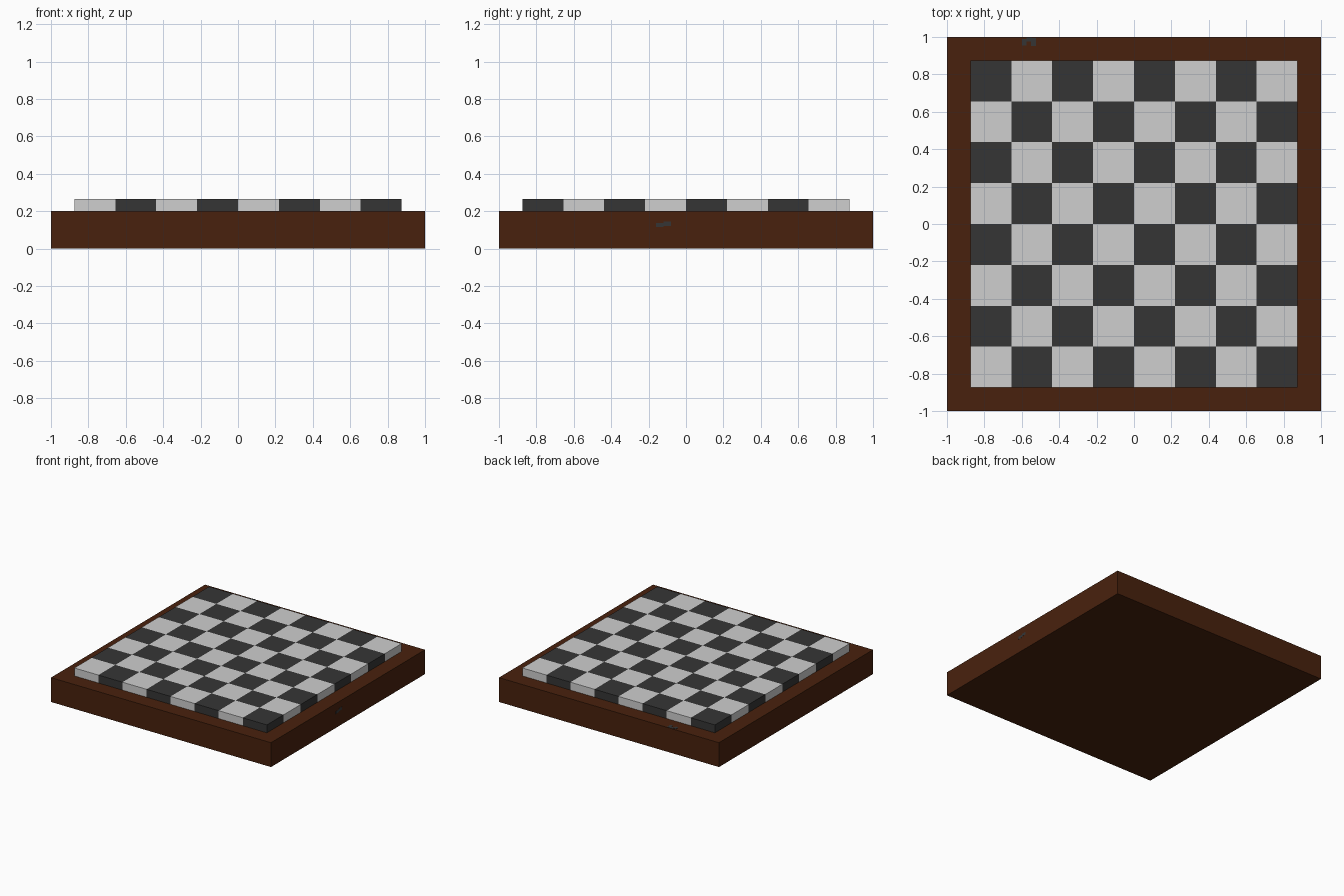
import bpy, bmesh, math
from mathutils import Vector, Matrix

if "Cube" in bpy.data.objects:
    bpy.data.objects.remove(bpy.data.objects["Cube"])


def material(name, rgb):
    m = bpy.data.materials.new(name)
    m.diffuse_color = (*rgb, 1)
    m.use_nodes = True
    m.node_tree.nodes["Principled BSDF"].inputs["Base Color"].default_value = m.diffuse_color
    return m


brown = material("brown_wood", (0.066, 0.0155, 0.004))
light = material("light_squares", (0.62, 0.62, 0.62))
dark = material("dark_squares", (0.036, 0.036, 0.036))


def add_object(name, bm, mats):
    bmesh.ops.recalc_face_normals(bm, faces=bm.faces)
    me = bpy.data.meshes.new(name)
    bm.to_mesh(me)
    bm.free()
    for m in mats:
        me.materials.append(m)
    ob = bpy.data.objects.new(name, me)
    bpy.context.collection.objects.link(ob)
    return ob


def box(name, lo, hi, mat):
    lo, hi = Vector(lo), Vector(hi)
    bm = bmesh.new()
    bmesh.ops.create_cube(bm, size=1, matrix=Matrix.Translation((lo + hi) / 2)
                          @ Matrix.Diagonal((*(hi - lo), 1)))
    return add_object(name, bm, [mat])


# Wooden base
box("board_base", (-1, -1, 0), (1, 1, 0.2), brown)

# Raised playing field: an 8 x 8 grid extruded upwards
HALF, Z0, Z1 = 0.875, 0.2, 0.265
bm = bmesh.new()
bmesh.ops.create_grid(bm, x_segments=8, y_segments=8, size=HALF,
                      matrix=Matrix.Translation((0, 0, Z0)))
top = bmesh.ops.extrude_face_region(bm, geom=bm.faces[:], use_keep_orig=True)
for v in [g for g in top["geom"] if isinstance(g, bmesh.types.BMVert)]:
    v.co.z = Z1
bmesh.ops.recalc_face_normals(bm, faces=bm.faces)
# Alternate colours by the square each face belongs to
step = HALF / 4
for f in bm.faces:
    c = f.calc_center_median() - f.normal * 0.02
    i, j = math.floor((c.x + HALF) / step), math.floor((c.y + HALF) / step)
    f.material_index = (i + j) % 2
add_object("checkered_field", bm, [light, dark])

# Small dark scuff marks on the rim and the right side
box("rim_mark_left", (-0.60, 0.955, 0.199), (-0.575, 0.99, 0.202), dark)
box("rim_mark_middle", (-0.575, 0.975, 0.199), (-0.545, 0.998, 0.202), dark)
box("rim_mark_right", (-0.55, 0.952, 0.199), (-0.525, 0.995, 0.202), dark)
box("side_mark_low", (0.998, -0.16, 0.115), (1.001, -0.12, 0.137), dark)
box("side_mark_high", (0.998, -0.12, 0.122), (1.001, -0.08, 0.145), dark)
